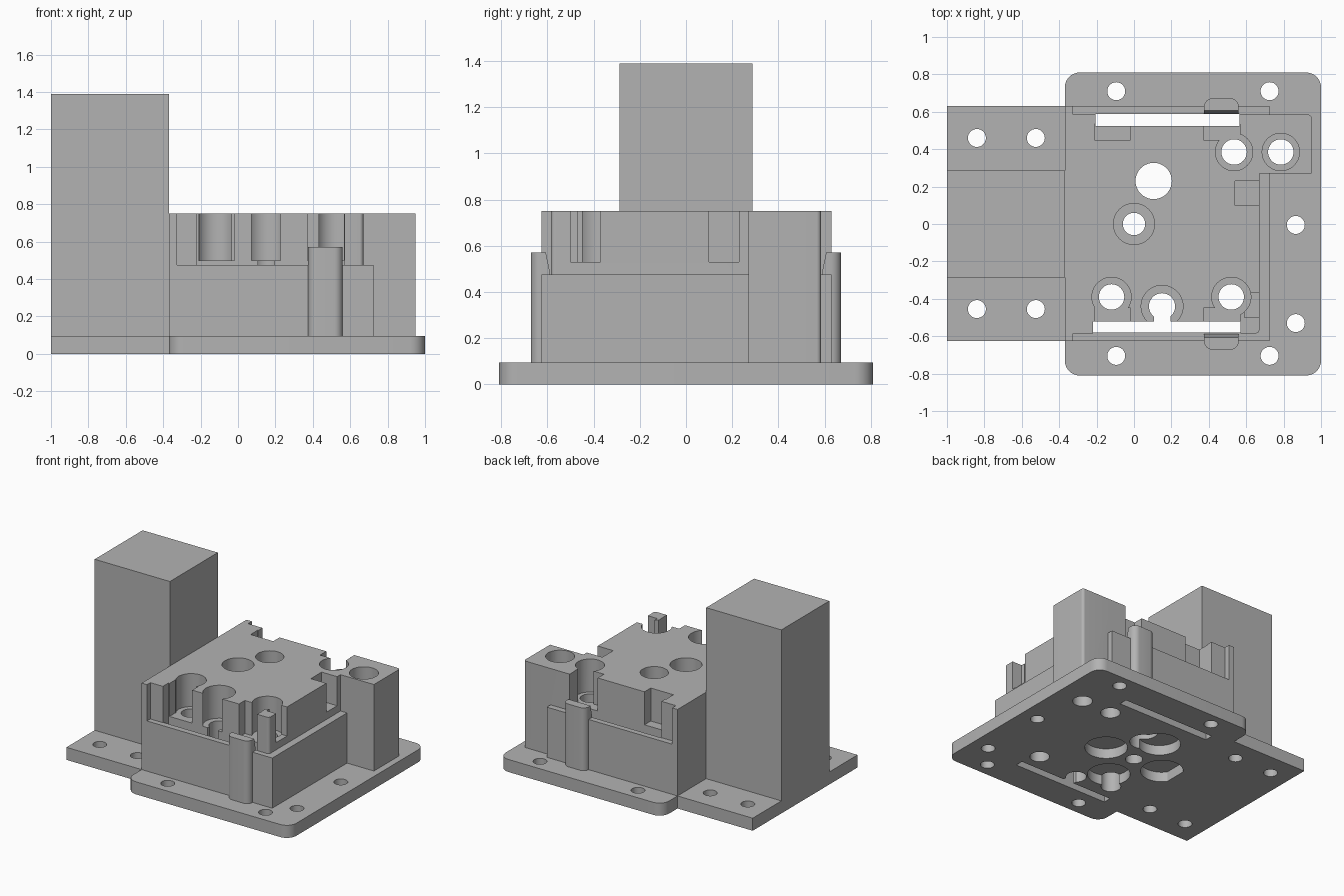
import bpy, bmesh, math
from mathutils import Vector

if "Cube" in bpy.data.objects:
    bpy.data.objects.remove(bpy.data.objects["Cube"], do_unlink=True)

grey = bpy.data.materials.new("plain_grey")
grey.use_nodes = True
grey.diffuse_color = (0.45, 0.45, 0.45, 1)
grey.node_tree.nodes["Principled BSDF"].inputs["Base Color"].default_value = grey.diffuse_color


def add_object(name, bm):
    bmesh.ops.recalc_face_normals(bm, faces=bm.faces)
    mesh = bpy.data.meshes.new(name)
    bm.to_mesh(mesh)
    bm.free()
    mesh.materials.append(grey)
    obj = bpy.data.objects.new(name, mesh)
    bpy.context.collection.objects.link(obj)
    return obj


def extrude(name, points, step, radius=0, rounded=lambda p: True):
    """Extrude a closed outline; optionally round the vertical edges chosen by rule."""
    bm = bmesh.new()
    face = bm.faces.new([bm.verts.new(p) for p in points])
    side = bmesh.ops.extrude_face_region(bm, geom=[face])["geom"]
    bmesh.ops.translate(bm, vec=step, verts=[g for g in side if isinstance(g, bmesh.types.BMVert)])
    if radius:
        edges = []
        for e in bm.edges:
            a, b = e.verts
            upright = abs(a.co.x - b.co.x) + abs(a.co.y - b.co.y) < 1e-4
            if upright and rounded(a.co):
                edges.append(e)
        bmesh.ops.bevel(bm, geom=edges, offset=radius, segments=8, profile=0.5, affect='EDGES')
    return add_object(name, bm)


def prism(name, outline, z0, z1, radius=0, rounded=lambda p: True):
    return extrude(name, [(x, y, z0) for x, y in outline], Vector((0, 0, z1 - z0)), radius, rounded)


def box(name, x0, x1, y0, y1, z0, z1, radius=0, rounded=lambda p: True):
    return prism(name, [(x0, y0), (x1, y0), (x1, y1), (x0, y1)], z0, z1, radius, rounded)


def cylinder(name, x, y, r, z0, z1):
    ring = [(x + r * math.cos(math.tau * i / 40), y + r * math.sin(math.tau * i / 40)) for i in range(40)]
    return prism(name, ring, z0, z1)


def combine(target, other, operation, keep=False):
    mod = target.modifiers.new("cut", 'BOOLEAN')
    mod.operation, mod.solver, mod.object = operation, 'EXACT', other
    bpy.context.view_layer.objects.active = target
    bpy.ops.object.modifier_apply(modifier=mod.name)
    if not keep:
        bpy.data.objects.remove(other, do_unlink=True)


LOW, HIGH = -0.2, 1.0       # range of through cuts
PLATE, STEP, TOP, FLOOR = 0.095, 0.475, 0.75, 0.5

# Base plate, side flange and tall block
base = box("base_plate", -0.37, 1, -0.81, 0.81, 0, PLATE, 0.08)
flange = box("side_flange", -1, -0.37, -0.625, 0.63, 0, PLATE)
tower = box("tall_block", -1, -0.37, -0.287, 0.287, PLATE, 1.39)

# Stepped housing with its corner block
body = box("housing", -0.37, 0.725, -0.625, 0.63, PLATE, STEP)
upper = prism("upper", [(-0.37, -0.625), (-0.325, -0.625), (-0.325, -0.585), (0.67, -0.585),
                        (0.67, 0.585), (-0.325, 0.585), (-0.325, 0.63), (-0.37, 0.63)],
              0.3, TOP, 0.02, lambda p: p.x > 0.6 and p.y < 0)
combine(body, upper, 'UNION')
corner = box("corner", 0.64, 0.95, 0.27, 0.585, PLATE, TOP, 0.02, lambda p: p.x > 0.9 and p.y > 0.5)
combine(body, corner, 'UNION')

# Clip pillars with sloping inner faces
for s in (-1, 1):
    profile = [(0.587, PLATE), (0.672, PLATE), (0.672, 0.57), (0.607, 0.57), (0.587, STEP)]
    pillar = extrude("pillar", [(0.375, s * y, z) for y, z in profile], Vector((0.185, 0, 0)),
                     0.045, lambda p: abs(p.y) > 0.65)
    combine(body, pillar, 'UNION')

# Openings that pass through both housing and plate
through = [box("front_slot", -0.22, 0.57, -0.58, -0.52, LOW, HIGH),
           box("back_slot", -0.205, 0.565, 0.525, 0.588, LOW, HIGH),
           box("slot_neck", 0.107, 0.195, -0.54, -0.45, LOW, HIGH),
           cylinder("large_hole", 0.105, 0.23, 0.097, LOW, HIGH)]
bores = [(0, 0, 0.06, 0.11), (-0.12, -0.39, 0.068, 0.105), (0.15, -0.44, 0.07, 0.112),
         (0.52, -0.39, 0.068, 0.105), (0.535, 0.385, 0.068, 0.1), (0.785, 0.385, 0.068, 0.1)]
for x, y, r, wide in bores:
    through.append(cylinder("bore", x, y, r, LOW, HIGH))
for cutter in through:
    combine(body, cutter, 'DIFFERENCE', keep=True)
    combine(base, cutter, 'DIFFERENCE')

# Counterbores from the top of the housing
for x, y, r, wide in bores:
    combine(body, cylinder("counterbore", x, y, wide, FLOOR, HIGH), 'DIFFERENCE')

# Notches that open the counterbores towards the slots and sides
notches = [(-0.22, 0.57, -0.588, -0.53, STEP),
           (0.59, 0.70, -0.5, -0.37, 0.53), (0.54, 0.70, 0.1, 0.23, 0.53)]
for s in (-1, 1):
    for x0, x1 in ((-0.21, -0.02), (0.372, 0.568)):
        y0, y1 = sorted((s * 0.45, s * 0.535))
        notches.append((x0, x1, y0, y1, FLOOR))
for x0, x1, y0, y1, z in notches:
    combine(body, box("notch", x0, x1, y0, y1, z, HIGH), 'DIFFERENCE')

# Shallow round recesses under the plate
for x, y in ((0.25, 0), (-0.25, 0), (0, 0.27), (0, -0.27)):
    combine(base, cylinder("recess", x, y, 0.147, LOW, 0.075), 'DIFFERENCE')

# Screw holes in plate and flange
for x, y in ((-0.095, 0.71), (-0.095, -0.705), (0.725, 0.71), (0.725, -0.705), (0.865, -0.005), (0.865, -0.53)):
    combine(base, cylinder("screw_hole", x, y, 0.048, LOW, HIGH), 'DIFFERENCE')
for x in (-0.84, -0.525):
    for y in (0.46, -0.455):
        combine(flange, cylinder("screw_hole", x, y, 0.048, LOW, HIGH), 'DIFFERENCE')

# Smooth round walls, crisp edges
for obj in (base, flange, tower, body):
    bpy.ops.object.select_all(action='DESELECT')
    obj.select_set(True)
    bpy.context.view_layer.objects.active = obj
    bpy.ops.object.shade_smooth_by_angle(angle=math.radians(30))
